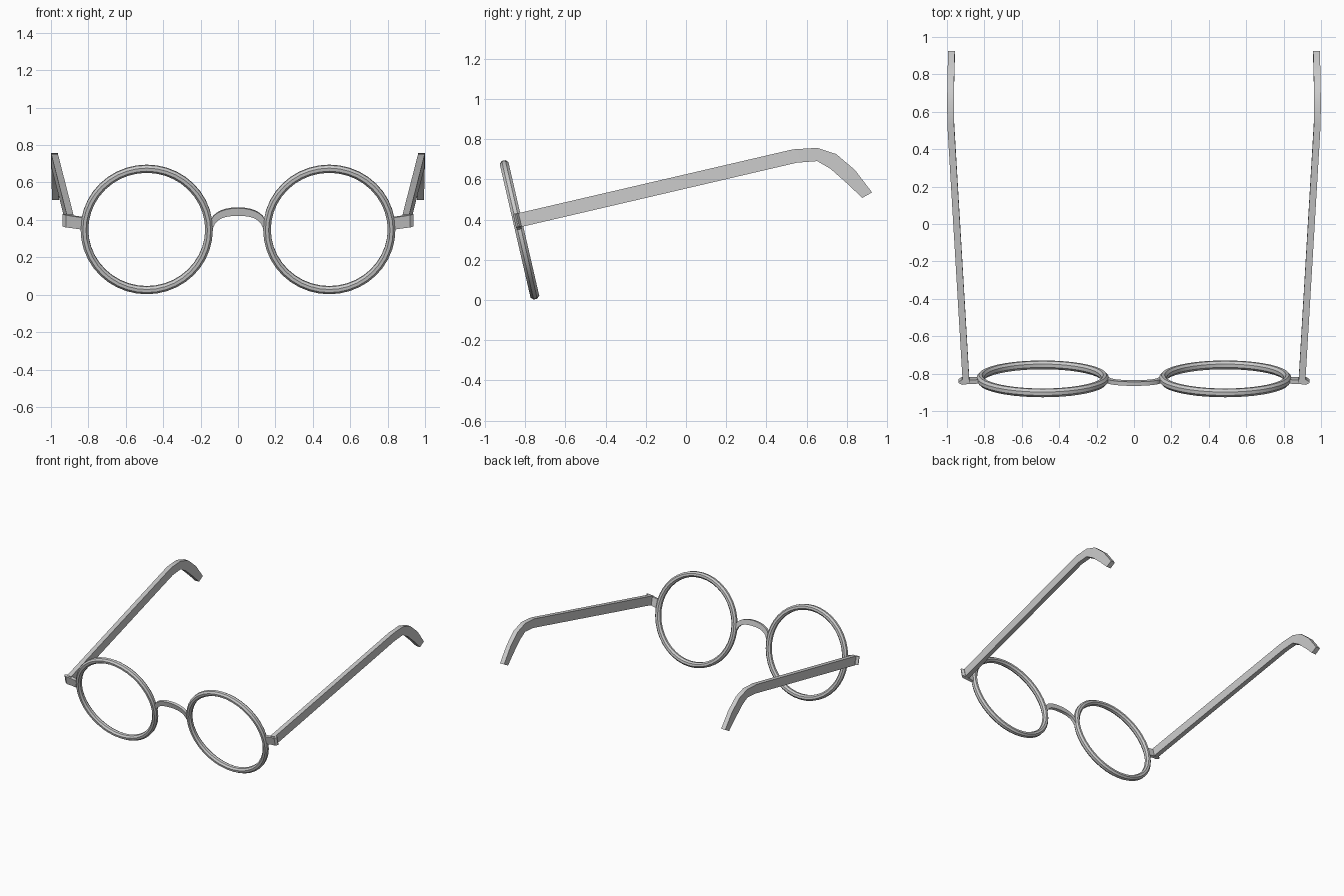
import bpy, bmesh, math
from mathutils import Matrix, Vector

if "Cube" in bpy.data.objects:
    bpy.data.objects.remove(bpy.data.objects["Cube"])

# Whole model is laid out in the lens plane, then leaned back by 13 degrees
LEAN = Matrix.Translation((0, -0.828, 0.349)) @ Matrix.Rotation(math.radians(13), 4, 'X')


def loft(name, sections, closed=False):
    """Skin a list of equal-sized cross-sections into one solid."""
    bm = bmesh.new()
    rows = [[bm.verts.new(LEAN @ Vector(p)) for p in s] for s in sections]
    n = len(rows[0])
    for i in range(len(rows) if closed else len(rows) - 1):
        a, b = rows[i], rows[(i + 1) % len(rows)]
        for j in range(n):
            k = (j + 1) % n
            bm.faces.new((a[j], a[k], b[k], b[j]))
    if not closed:
        bm.faces.new(rows[0])
        bm.faces.new(rows[-1][::-1])
    bmesh.ops.recalc_face_normals(bm, faces=bm.faces)
    mesh = bpy.data.meshes.new(name)
    bm.to_mesh(mesh)
    bm.free()
    obj = bpy.data.objects.new(name, mesh)
    bpy.context.collection.objects.link(obj)
    bpy.ops.object.select_all(action='DESELECT')
    obj.select_set(True)
    bpy.context.view_layer.objects.active = obj
    bpy.ops.object.shade_smooth_by_angle(angle=math.radians(25))
    return obj


# Octagonal tube profile of the rims: (radial, depth)
tube = [(0.0222 * math.cos(math.radians(22.5 + 45 * i)),
         0.0240 * math.sin(math.radians(22.5 + 45 * i))) for i in range(8)]

# Temple stations: centre x, then top (y, z) and bottom (y, z)
temple = [(0.898, (0.000, 0.082), (-0.003, 0.012)),
          (0.980, (1.415, 0.084), (1.420, 0.015)),
          (0.981, (1.534, 0.064), (1.519, 0.000)),
          (0.980, (1.619, 0.013), (1.586, -0.081)),
          (0.978, (1.692, -0.085), (1.645, -0.150)),
          (0.976, (1.750, -0.213), (1.696, -0.229))]
temple[3] = (0.980, (1.619, 0.013), (1.575, -0.052))

# Hinge block stations: x, bottom z, top z, half depth
hinge = [(0.825, 0.000, 0.066, 0.011),
         (0.885, 0.009, 0.075, 0.011),
         (0.920, 0.014, 0.081, 0.014),
         (0.938, 0.017, 0.084, 0.003)]

for s, side in ((-1, "right"), (1, "left")):
    # Round rim
    rings = []
    for i in range(40):
        a = math.tau * i / 40
        rings.append([(s * 0.488 + (0.333 + r) * math.cos(a), d,
                       (0.333 + r) * math.sin(a)) for r, d in tube])
    loft(side + "_rim", rings, closed=True)

    # Temple arm with hooked ear tip
    loft(side + "_temple", [[(s * (x - 0.018), *t), (s * (x + 0.018), *t),
                             (s * (x + 0.018), *b), (s * (x - 0.018), *b)]
                            for x, t, b in temple])

    # Hinge block between rim and temple
    loft(side + "_hinge", [[(s * x, -h, lo), (s * x, h, lo),
                            (s * x, h, hi), (s * x, -h, hi)]
                           for x, lo, hi, h in hinge])

# Arched nose bridge
arch = []
for i in range(13):
    t = -1 + i / 6
    ox, oz = 0.145 * math.sin(t * 1.35) / math.sin(1.35), 0.119 - 0.069 * abs(t) ** 2.0
    ix, iz = 0.134 * math.sin(t * 1.35) / math.sin(1.35), 0.077 - 0.069 * abs(t) ** 2.4
    arch.append([(ox, -0.011, oz), (ox, 0.011, oz), (ix, 0.011, iz), (ix, -0.011, iz)])
loft("nose_bridge", arch)
